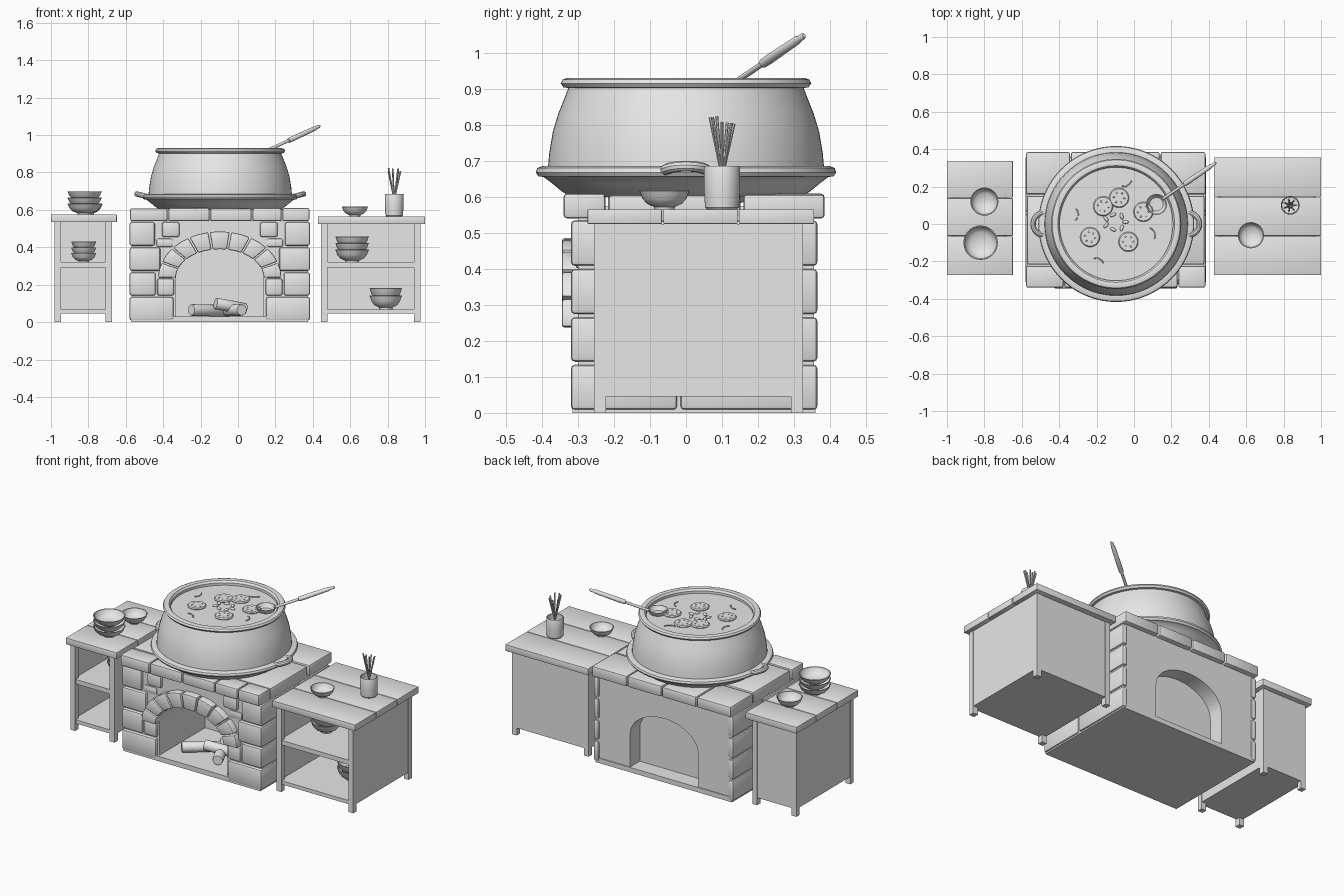
import bpy, bmesh, math, random
from mathutils import Vector, Matrix

random.seed(4)
cube = bpy.data.objects.get("Cube")
if cube:
    bpy.data.objects.remove(cube)

GREY = (0.8, 0.8, 0.8, 1)
mat = bpy.data.materials.new("plain grey")
mat.use_nodes = True
mat.diffuse_color = GREY
mat.node_tree.nodes["Principled BSDF"].inputs["Base Color"].default_value = GREY


def add(name, mesh, matrix=None, angle=35):
    mesh.materials.clear()
    mesh.materials.append(mat)
    for p in mesh.polygons:
        p.use_smooth = True
    mesh.set_sharp_from_angle(angle=math.radians(angle))
    ob = bpy.data.objects.new(name, mesh)
    bpy.context.scene.collection.objects.link(ob)
    if matrix:
        ob.matrix_world = matrix
    return ob


def finish(name, bm, matrix=None):
    bmesh.ops.recalc_face_normals(bm, faces=bm.faces)
    mesh = bpy.data.meshes.new(name)
    bm.to_mesh(mesh)
    bm.free()
    return add(name, mesh, matrix)


def bevel_all(bm, width, segments=2):
    if width:
        edges = [e for e in bm.edges if e.calc_face_angle(0) > 0.6]
        bmesh.ops.bevel(bm, geom=edges, offset=width, segments=segments,
                        profile=0.5, affect='EDGES')


def box(name, x0, x1, y0, y1, z0, z1, bevel=0.0):
    bm = bmesh.new()
    bmesh.ops.create_cube(bm, size=1)
    bmesh.ops.scale(bm, vec=(x1 - x0, y1 - y0, z1 - z0), verts=bm.verts)
    bmesh.ops.translate(bm, vec=((x0 + x1) / 2, (y0 + y1) / 2, (z0 + z1) / 2), verts=bm.verts)
    bevel_all(bm, bevel)
    return finish(name, bm)


def prism(name, outline, y0, y1, bevel=0.0):
    """Extrude an x-z outline along y."""
    bm = bmesh.new()
    face = bm.faces.new([bm.verts.new((x, y0, z)) for x, z in outline])
    ext = bmesh.ops.extrude_face_region(bm, geom=[face])["geom"]
    bmesh.ops.translate(bm, vec=(0, y1 - y0, 0),
                        verts=[v for v in ext if isinstance(v, bmesh.types.BMVert)])
    bmesh.ops.recalc_face_normals(bm, faces=bm.faces)
    bevel_all(bm, bevel)
    return finish(name, bm)


def lathe(name, profile, matrix, steps=48):
    bm = bmesh.new()
    vs = [bm.verts.new((r, 0, z)) for r, z in profile]
    es = [bm.edges.new(pair) for pair in zip(vs, vs[1:])]
    bmesh.ops.spin(bm, geom=vs + es, cent=(0, 0, 0), axis=(0, 0, 1),
                   angle=math.tau, steps=steps)
    bmesh.ops.remove_doubles(bm, verts=bm.verts, dist=1e-5)
    return finish(name, bm, matrix)


def at(x, y, z):
    return Matrix.Translation((x, y, z))


def rod(name, a, b, profile, steps=20):
    """Lathe along the line from a to b; profile heights are fractions of it."""
    a, b = Vector(a), Vector(b)
    d = b - a
    m = Matrix.Translation(a) @ d.to_track_quat('Z', 'Y').to_matrix().to_4x4()
    return lathe(name, [(r, t * d.length) for r, t in profile], m, steps)


def tube(name, points, radius):
    cu = bpy.data.curves.new(name, 'CURVE')
    cu.dimensions = '3D'
    cu.bevel_depth, cu.bevel_resolution, cu.use_fill_caps = radius, 3, True
    sp = cu.splines.new('POLY')
    sp.points.add(len(points) - 1)
    for p, co in zip(sp.points, points):
        p.co = (*co, 1)
    tmp = bpy.data.objects.new(name, cu)
    mesh = bpy.data.meshes.new_from_object(tmp)
    bpy.data.objects.remove(tmp)
    return add(name, mesh)


def pebble(name, x, y, z, size, turn=0.0):
    bm = bmesh.new()
    bmesh.ops.create_uvsphere(bm, u_segments=12, v_segments=8, radius=1)
    m = at(x, y, z) @ Matrix.Rotation(turn, 4, 'Z') @ Matrix.Diagonal((*size, 1))
    return finish(name, bm, m)


# Hearth core with an arched opening, closed by an inner wall
CX, HALF, SPRING = -0.0975, 0.4825, 0.235


def arc(rx, rz, t0, t1, n):
    ts = [t0 + (t1 - t0) * i / n for i in range(n + 1)]
    return [(CX + rx * math.cos(t), SPRING + rz * math.sin(t)) for t in ts]


W = HALF - 0.01
opening = [(CX + 0.235, 0.02)] + arc(0.235, 0.16, 0, math.pi, 24) + [(CX - 0.235, 0.02)]
prism("hearth_core", [(CX - W, 0.02), (CX - W, 0.545), (CX + W, 0.545), (CX + W, 0.02)] + opening,
      -0.3, 0.355)
box("hearth_inner_wall", CX - 0.3, CX + 0.3, 0.15, 0.26, 0.01, 0.5)
box("hearth_floor", CX - W, CX + W, -0.315, 0.36, 0, 0.03)

# Corner and side stones in four courses, the same on both sides
COURSES = [(0.008, 0.134, 0.235, -0.02), (0.142, 0.266, 0.14, 0.08),
           (0.274, 0.4, 0.165, -0.05), (0.408, 0.535, 0.135, 0.06)]
for side in (-1, 1):
    def stone(name, inner, outer, *rest):
        xs = sorted((CX + side * inner, CX + side * outer))
        box(name, *xs, *rest, 0.012)
    for z0, z1, wide, split in COURSES:
        stone("corner_stone", HALF - wide, HALF, -0.32, split - 0.004, z0, z1)
        stone("side_stone", HALF - 0.035, HALF, split + 0.004, 0.365, z0, z1)
    stone("filler_stone", 0.245, 0.335, -0.318, -0.25, 0.142, 0.235)
    stone("filler_stone", 0.215, 0.31, -0.318, -0.25, 0.455, 0.535)
    stone("filler_stone", 0.25, 0.34, -0.308, -0.25, 0.4, 0.448)

# Arch stones
N = 9
for i in range(N):
    t0, t1 = math.pi * (i + 0.04) / N, math.pi * (i + 0.96) / N
    prism("arch_stone", arc(0.235, 0.155, t0, t1, 2) + arc(0.33, 0.25, t1, t0, 2),
          -0.345, -0.26, 0.008)

# Worktop slabs on the hearth
ROWS = [(-0.34, -0.224, (-0.58, -0.375, -0.15, 0.075, 0.235, 0.385)),
        (-0.216, 0.151, (-0.575, -0.1, 0.38)),
        (0.159, 0.385, (-0.58, -0.34, -0.1, 0.14, 0.385))]
for y0, y1, cuts in ROWS:
    for a, b in zip(cuts, cuts[1:]):
        box("top_slab", a + 0.003, b - 0.003, y0, y1, 0.54, 0.61 - random.uniform(0, 0.006), 0.01)

# Firewood
for a, b in (((-0.25, -0.2, 0.065), (-0.07, -0.05, 0.06)),
             ((0.02, -0.23, 0.065), (-0.1, 0.02, 0.06)),
             ((0.04, -0.1, 0.07), (-0.12, -0.16, 0.1))):
    rod("firewood_log", a, b, [(0, 0), (0.028, 0), (0.031, 0.03), (0.031, 0.97), (0.028, 1), (0, 1)])

# Cooking pot with flange, rolled rim and two handles
PX = -0.095
lathe("pot", [(0, 0.6), (0.32, 0.6), (0.345, 0.615), (0.375, 0.64), (0.395, 0.655), (0.41, 0.657),
              (0.417, 0.668), (0.413, 0.68), (0.4, 0.685), (0.383, 0.685), (0.38, 0.72), (0.37, 0.78),
              (0.355, 0.83), (0.335, 0.88), (0.327, 0.902), (0.34, 0.904), (0.348, 0.915),
              (0.342, 0.926), (0.33, 0.93), (0.312, 0.927), (0.303, 0.915), (0.303, 0.88), (0, 0.87)],
      at(PX, 0, 0), 72)
for side in (-1, 1):
    pts = [(PX + side * (0.385 + 0.06 * math.sin(t)), 0.06 * math.cos(t), 0.67 + 0.015 * math.sin(t))
           for t in [math.pi * i / 16 for i in range(17)]]
    tube("pot_handle", pts, 0.015)

# Soup with vegetable slices, beans and herbs
SOUP = 0.9
lathe("soup", [(0, SOUP), (0.304, SOUP)], at(PX, 0, 0), 64)
for x, y in ((-0.165, 0.095), (-0.08, 0.14), (-0.235, -0.07), (-0.03, -0.095), (0.05, 0.065)):
    lathe("vegetable_slice", [(0, -0.005), (0.05, -0.005), (0.053, 0.005), (0.048, 0.011), (0, 0.011)],
          at(x, y, SOUP), 28)
    for k in range(6):
        t = k * math.tau / 6 + x
        pebble("slice_seed", x + 0.028 * math.cos(t), y + 0.028 * math.sin(t), SOUP + 0.011,
               (0.006, 0.004, 0.003), t)
for k in range(7):
    t = k * math.tau / 7
    pebble("bean", -0.1 + 0.055 * math.cos(t), 0.01 + 0.04 * math.sin(t), SOUP + 0.004,
           (0.018, 0.009, 0.008), t * 2)
for x, y, turn in ((-0.305, 0.05, 1.5), (-0.03, 0.215, 0.4), (-0.18, -0.195, 2.8), (0.105, -0.05, 2)):
    tube("herb_strip", [(x + 0.03 * s * math.cos(turn) + 0.008 * math.cos(3 * s),
                         y + 0.03 * s * math.sin(turn) + 0.008 * math.sin(3 * s), SOUP + 0.004)
                        for s in (-1, -0.5, 0, 0.5, 1)], 0.003)

# Ladle
lathe("ladle_bowl", [(0, -0.045), (0.03, -0.036), (0.048, -0.018), (0.056, 0.004), (0.052, 0.004),
                     (0.044, -0.015), (0.026, -0.031), (0, -0.038)], at(0.12, 0.105, 0.922), 32)
rod("ladle_handle", (0.155, 0.135, 0.917), (0.438, 0.328, 1.048),
    [(0, 0), (0.008, 0), (0.008, 0.4), (0.013, 0.41), (0.014, 0.5), (0.012, 0.9), (0.009, 0.92),
     (0.009, 0.98), (0.005, 1), (0, 1)])


# Cabinets: posts, panels, boards and a plank top
def cabinet(side, x0, x1, y0, y1, tx0, tx1, ty0, ty1, top, seams):
    p, base, under = 0.033, 0.045, top - 0.04
    for px in (x0, x1 - p):
        for py in (y0, y1 - p):
            box(side + "_cabinet_post", px, px + p, py, py + p, 0, under)
    for px in (x0 + 0.003, x1 - 0.018):
        box(side + "_cabinet_side", px, px + 0.015, y0 + 0.01, y1 - 0.01, base, under)
    box(side + "_cabinet_back", x0 + 0.01, x1 - 0.01, y1 - 0.018, y1 - 0.003, base, under)
    for name, z0, z1 in (("bottom", base, 0.068), ("shelf", 0.292, 0.32)):
        box(f"{side}_cabinet_{name}", x0 + 0.01, x1 - 0.01, y0 + 0.006, y1 - 0.01, z0, z1)
    edges = [ty0, *seams, ty1]
    for a, b in zip(edges, edges[1:]):
        box(side + "_cabinet_plank", tx0, tx1, a + 0.002, b - 0.002, under, top, 0.002)


cabinet("right", -0.98, -0.675, -0.255, 0.31, -1, -0.648, -0.275, 0.34, 0.575, (-0.065, 0.14))
cabinet("left", 0.445, 0.975, -0.255, 0.325, 0.428, 1, -0.275, 0.358, 0.565, (-0.065, 0.145))


# Bowls, single and stacked
def bowls(x, y, z, r, count, h=0.058, step=0.033):
    shape = [(0, 0), (0.4, 0), (0.42, 0.13), (0.7, 0.3), (0.88, 0.58), (0.97, 0.9), (1, 0.97),
             (0.98, 1), (0.93, 0.97), (0.83, 0.6), (0.6, 0.33), (0, 0.22)]
    for k in range(count):
        lathe("bowl", [(r * a, h * b) for a, b in shape], at(x, y, z + k * step), 36)


bowls(-0.82, -0.1, 0.575, 0.092, 3)
bowls(-0.8, 0.12, 0.575, 0.075, 1)
bowls(-0.825, 0, 0.32, 0.067, 3, 0.05, 0.03)
bowls(0.625, -0.06, 0.565, 0.07, 1, 0.053)
bowls(0.61, 0, 0.32, 0.09, 3, 0.068, 0.035)
bowls(0.79, 0, 0.068, 0.087, 2, 0.075, 0.038)

# Cup holding sticks
lathe("cup", [(0, 0), (0.042, 0), (0.047, 0.006), (0.05, 0.05), (0.05, 0.115), (0.048, 0.12),
              (0.044, 0.117), (0.043, 0.02), (0, 0.015)], at(0.835, 0.1, 0.565), 36)
for k in range(7):
    t = k * math.tau / 7
    c, s = math.cos(t), math.sin(t)
    rod("stick", (0.835 - 0.015 * c, 0.1 - 0.015 * s, 0.585),
        (0.835 + 0.034 * c, 0.1 + 0.034 * s, random.uniform(0.8, 0.825)),
        [(0, 0), (0.003, 0), (0.0045, 1), (0, 1)], 8)
